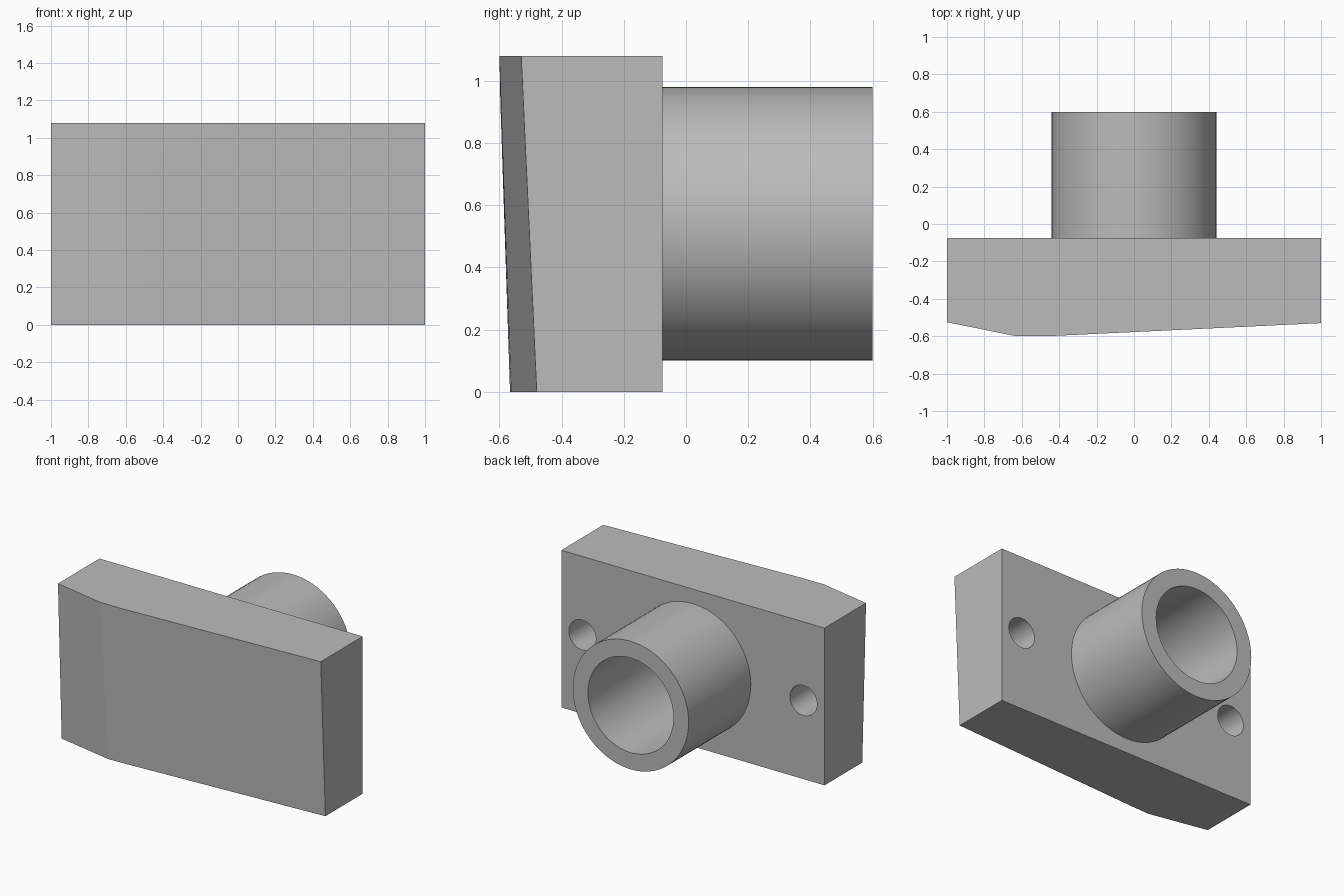
import bpy, bmesh, math
from mathutils import Matrix, Vector

cube = bpy.data.objects.get("Cube")
if cube:
    bpy.data.objects.remove(cube, do_unlink=True)

BACK, TUBE_END, MID_Z = -0.075, 0.6, 0.54
POCKET_FLOOR = -0.375

grey = bpy.data.materials.new("plain grey")
grey.use_nodes = True
grey.diffuse_color = (0.5, 0.5, 0.5, 1)
grey.node_tree.nodes["Principled BSDF"].inputs["Base Color"].default_value = (0.5, 0.5, 0.5, 1)


def add_object(name, bm):
    bmesh.ops.recalc_face_normals(bm, faces=bm.faces[:])
    mesh = bpy.data.meshes.new(name)
    bm.to_mesh(mesh)
    bm.free()
    mesh.materials.append(grey)
    obj = bpy.data.objects.new(name, mesh)
    bpy.context.collection.objects.link(obj)
    return obj


def cylinder(name, x, radius, y0, y1, sides=72):
    """Cylinder lying along y."""
    bm = bmesh.new()
    place = Matrix.Translation((x, (y0 + y1) / 2, MID_Z)) @ Matrix.Rotation(math.pi / 2, 4, "X")
    bmesh.ops.create_cone(bm, cap_ends=True, segments=sides, radius1=radius,
                          radius2=radius, depth=y1 - y0, matrix=place)
    return add_object(name, bm)


def select_only(obj):
    bpy.ops.object.select_all(action="DESELECT")
    obj.select_set(True)
    bpy.context.view_layer.objects.active = obj


def cut(obj, cutter):
    select_only(obj)
    mod = obj.modifiers.new("cut", "BOOLEAN")
    mod.operation, mod.solver, mod.object = "DIFFERENCE", "EXACT", cutter
    bpy.ops.object.modifier_apply(modifier=mod.name)


# Mounting plate: stacked outlines with a leaning, kinked front
rows = [
    (0.0, [(-1, -0.485), (-0.59, -0.566), (-0.47, -0.562), (1, -0.48)]),
    (0.93, [(-1, -0.52), (-0.62, -0.597), (-0.47, -0.595), (1, -0.523)]),
    (1.08, [(-1, -0.525), (-0.63, -0.6), (-0.47, -0.6), (1, -0.53)]),
]
bm = bmesh.new()
rings = []
for z, front in rows:
    outline = front + [(1, BACK), (-1, BACK)]
    rings.append([bm.verts.new((x, y, z)) for x, y in outline])
for low, high in zip(rings, rings[1:]):
    for i in range(len(low)):
        j = (i + 1) % len(low)
        bm.faces.new((low[i], low[j], high[j], high[i]))
bm.faces.new(rings[0])
bm.faces.new(rings[-1])
plate = add_object("mounting_plate", bm)

# Round socket standing out of the back
socket = cylinder("socket_tube", 0, 0.44, BACK, TUBE_END)

# Bore through the socket and two blind screw holes
bore = cylinder("bore_cutter", 0, 0.325, POCKET_FLOOR, TUBE_END + 0.1)
cut(socket, bore)
cut(plate, bore)
cutters = [bore]
for side in (-1, 1):
    hole = cylinder("hole_cutter", side * 0.84, 0.103, POCKET_FLOOR, BACK + 0.1, 48)
    cut(plate, hole)
    cutters.append(hole)
for cutter in cutters:
    bpy.data.objects.remove(cutter, do_unlink=True)

for obj in (plate, socket):
    select_only(obj)
    bpy.ops.object.shade_smooth_by_angle(angle=math.radians(9))
